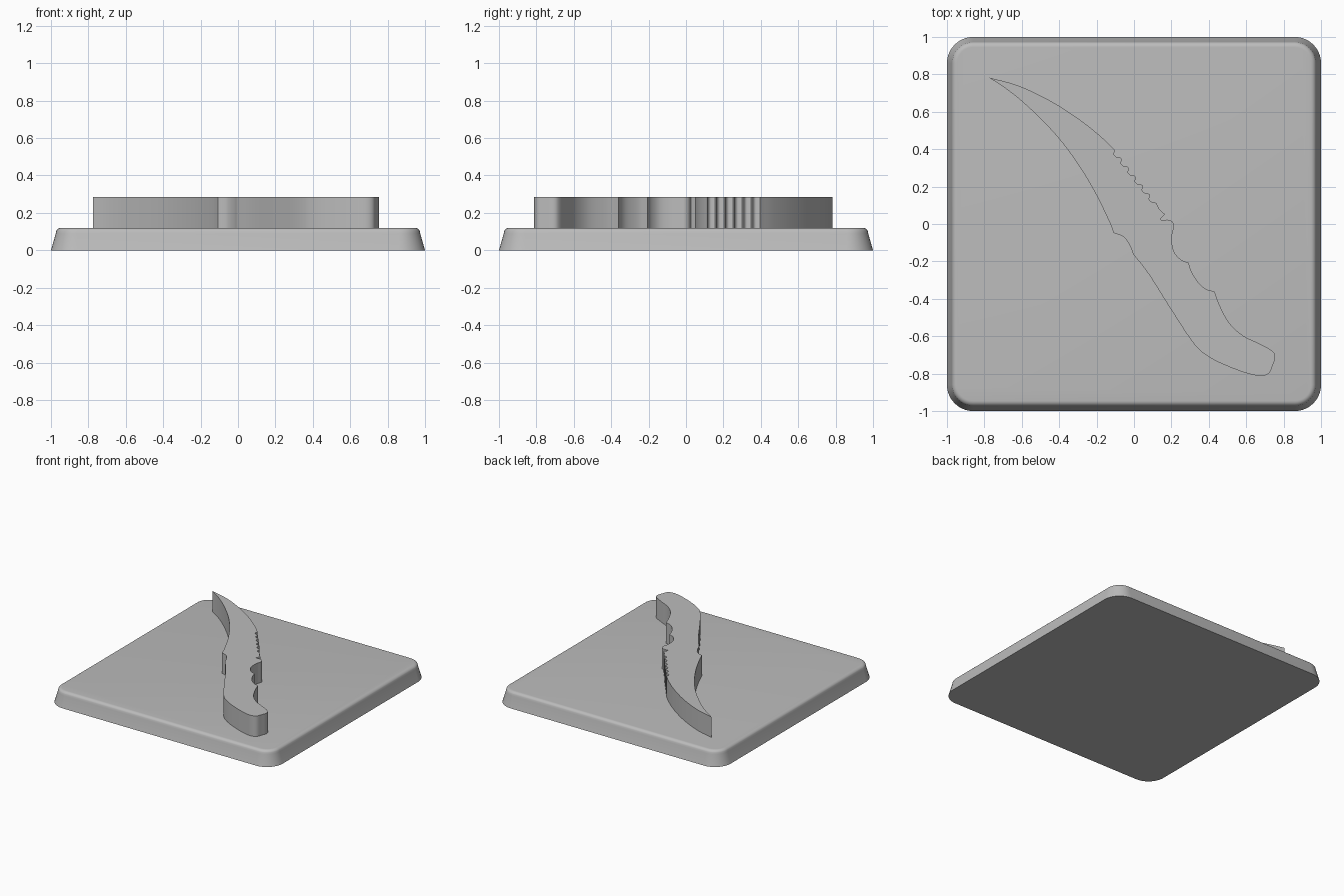
import bpy, bmesh, math
from mathutils import Vector

if "Cube" in bpy.data.objects:
    bpy.data.objects.remove(bpy.data.objects["Cube"])

grey = bpy.data.materials.new("plain grey")
grey.diffuse_color = (0.5, 0.5, 0.5, 1)
grey.use_nodes = True
grey.node_tree.nodes["Principled BSDF"].inputs["Base Color"].default_value = grey.diffuse_color


def finish(name, bm, angle):
    bmesh.ops.recalc_face_normals(bm, faces=bm.faces[:])
    mesh = bpy.data.meshes.new(name)
    bm.to_mesh(mesh)
    bm.free()
    mesh.materials.append(grey)
    ob = bpy.data.objects.new(name, mesh)
    bpy.context.collection.objects.link(ob)
    bpy.ops.object.select_all(action='DESELECT')
    ob.select_set(True)
    bpy.context.view_layer.objects.active = ob
    bpy.ops.object.shade_smooth_by_angle(angle=math.radians(angle))


def loft(rings):
    """Skin closed rings of equal length and cap both ends."""
    bm = bmesh.new()
    vs = [[bm.verts.new(p) for p in r] for r in rings]
    n = len(vs[0])
    for a, b in zip(vs, vs[1:]):
        for i in range(n):
            j = (i + 1) % n
            bm.faces.new((a[i], a[j], b[j], b[i]))
    bm.faces.new(vs[0][::-1])
    bm.faces.new(vs[-1])
    return bm


def rounded_square(half, radius, z, steps=10):
    ring = []
    for k, (sx, sy) in enumerate(((1, 1), (-1, 1), (-1, -1), (1, -1))):
        for s in range(steps + 1):
            a = math.radians(90 * (k + s / steps))
            ring.append((sx * (half - radius) + radius * math.cos(a),
                         sy * (half - radius) + radius * math.sin(a), z))
    return ring


def smooth(points, steps=5):
    """Catmull-Rom curve through the points, without the last one."""
    p = [Vector(q) for q in points]
    p = [2 * p[0] - p[1]] + p + [2 * p[-1] - p[-2]]
    out = []
    for a, b, c, d in zip(p, p[1:], p[2:], p[3:]):
        for s in range(steps):
            t = s / steps
            out.append(0.5 * (2 * b + (c - a) * t + (2 * a - 5 * b + 4 * c - d) * t * t
                              + (3 * b - a - 3 * c + d) * t ** 3))
    return out


# Base plate: sloping sides, rounded corners and a rolled top edge
profile = [(1.0, 0.0), (0.974, 0.09)]
for s in range(1, 7):
    a = math.radians(15 + 75 * s / 6)
    profile.append((0.945 + 0.03 * math.cos(a), 0.09 + 0.03 * math.sin(a)))
finish("base_plate", loft([rounded_square(h, h - 0.86, z) for h, z in profile]), 40)

# Knife outline, clockwise from the tip: curved back of the blade
outline = smooth([(-0.775, 0.783), (-0.62, 0.74), (-0.45, 0.66), (-0.30, 0.565),
                  (-0.18, 0.47), (-0.103, 0.395)])
# saw teeth
for i in range(6):
    x, y = -0.103 + 0.0375 * i, 0.395 - 0.048 * i
    outline += smooth([(x, y), (x - 0.003, y - 0.025), (x + 0.012, y - 0.038),
                       (x + 0.031, y - 0.041), (x + 0.0375, y - 0.048)], 3)
# notch before the handle
outline += [Vector(p) for p in ((0.122, 0.107), (0.135, 0.08), (0.165, 0.052), (0.14, 0.027))]
# handle: finger grooves, butt, belly, guard, then the cutting edge
for part in (
    [(0.145, 0.022), (0.195, 0.02), (0.215, -0.01), (0.205, -0.05), (0.203, -0.1),
     (0.215, -0.15), (0.25, -0.19), (0.292, -0.207)],
    [(0.292, -0.207), (0.31, -0.26), (0.35, -0.32), (0.39, -0.35), (0.43, -0.36)],
    [(0.43, -0.36), (0.46, -0.44), (0.51, -0.53), (0.58, -0.595), (0.66, -0.635),
     (0.735, -0.675), (0.755, -0.71), (0.74, -0.76), (0.722, -0.798), (0.68, -0.812),
     (0.61, -0.80), (0.5, -0.76), (0.4, -0.71), (0.32, -0.64), (0.2, -0.46),
     (0.08, -0.27), (-0.005, -0.16)],
    [(-0.005, -0.16), (-0.022, -0.115), (-0.055, -0.07), (-0.108, -0.048)],
    [(-0.108, -0.048), (-0.14, 0.03), (-0.22, 0.19), (-0.32, 0.35), (-0.43, 0.49),
     (-0.57, 0.63), (-0.68, 0.72), (-0.775, 0.783)],
):
    outline += smooth(part)

# Raised knife, standing on the plate
finish("knife_relief", loft([[(p.x, p.y, z) for p in outline] for z in (0.115, 0.285)]), 35)
